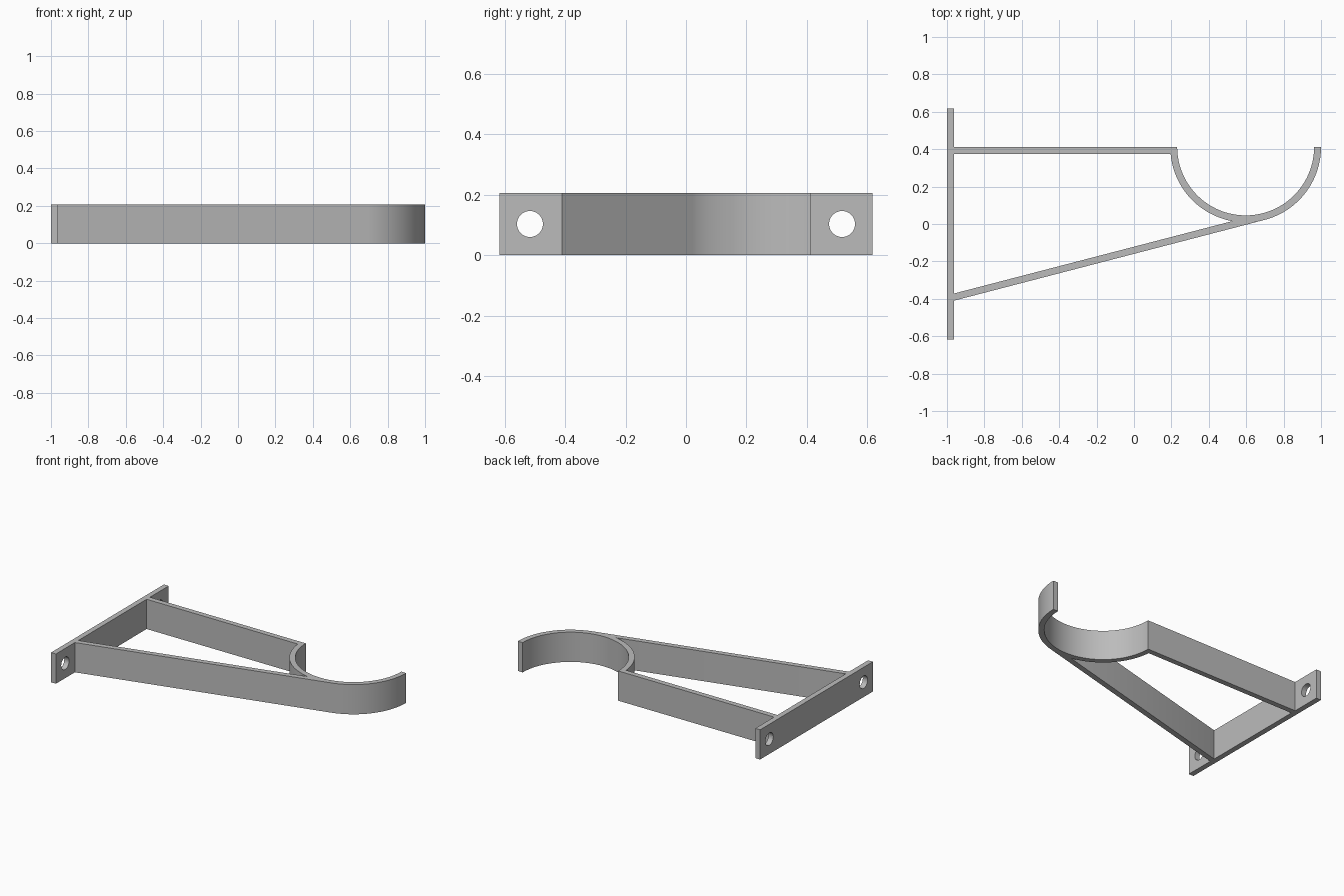
import bpy
import bmesh
from math import pi, sin, cos, acos, asin, atan2, hypot, radians
from mathutils import Vector

cube = bpy.data.objects.get("Cube")
if cube:
    bpy.data.objects.remove(cube, do_unlink=True)

HEIGHT = 0.206
WALL = 0.037
HALF_WIDTH = 0.617
PLATE_FRONT = -1 + WALL
OUTER = 0.403
INNER = OUTER - WALL
CENTRE = Vector((1 - OUTER, 0.412))

grey = bpy.data.materials.new("plain grey")
grey.use_nodes = True
colour = (0.5, 0.5, 0.5, 1)
grey.diffuse_color = colour
grey.node_tree.nodes["Principled BSDF"].inputs["Base Color"].default_value = colour


def arc(radius, start, end, steps):
    """Points on the cradle circle; angles are measured from straight down."""
    angles = [start + (end - start) * i / steps for i in range(steps + 1)]
    return [CENTRE + radius * Vector((sin(a), -cos(a))) for a in angles]


def smooth(obj):
    bpy.ops.object.select_all(action="DESELECT")
    obj.select_set(True)
    bpy.context.view_layer.objects.active = obj
    bpy.ops.object.shade_smooth_by_angle(angle=radians(30))


def extrude_profile(name, points):
    """Raise a flat outline to the full height of the bracket."""
    bm = bmesh.new()
    face = bm.faces.new([bm.verts.new((p[0], p[1], 0)) for p in points])
    top = bmesh.ops.extrude_face_region(bm, geom=[face])["geom"]
    verts = [v for v in top if isinstance(v, bmesh.types.BMVert)]
    bmesh.ops.translate(bm, verts=verts, vec=(0, 0, HEIGHT))
    bmesh.ops.recalc_face_normals(bm, faces=bm.faces)
    mesh = bpy.data.meshes.new(name)
    bm.to_mesh(mesh)
    bm.free()
    mesh.materials.append(grey)
    obj = bpy.data.objects.new(name, mesh)
    bpy.context.collection.objects.link(obj)
    smooth(obj)
    return obj


# Wall plate with a screw hole near each end
plate = extrude_profile("wall_plate", [
    (-1, -HALF_WIDTH), (PLATE_FRONT, -HALF_WIDTH),
    (PLATE_FRONT, HALF_WIDTH), (-1, HALF_WIDTH)])
for side in (-1, 1):
    bpy.ops.mesh.primitive_cylinder_add(
        vertices=48, radius=0.043, depth=0.2,
        location=(-1 + WALL / 2, side * 0.516, HEIGHT / 2), rotation=(0, pi / 2, 0))
    cutter = bpy.context.object
    cutter.name = "screw_hole_cutter"
    cutter.hide_render = True
    cutter.data.materials.append(grey)
    cut = plate.modifiers.new("screw_hole", "BOOLEAN")
    cut.operation = "DIFFERENCE"
    cut.solver = "EXACT"
    cut.object = cutter
    bpy.context.view_layer.objects.active = plate
    bpy.ops.object.modifier_apply(modifier=cut.name)
    bpy.data.objects.remove(cutter, do_unlink=True)
smooth(plate)

# Half-round cradle, open towards the back
extrude_profile("cradle", arc(OUTER, -pi / 2, pi / 2, 64) + arc(INNER, pi / 2, -pi / 2, 64))

# Straight arm from the plate to the cradle's end
arm_end = -asin((CENTRE.y - (CENTRE.y - WALL)) / OUTER)
extrude_profile("straight_arm", [
    (PLATE_FRONT, CENTRE.y), (PLATE_FRONT, CENTRE.y - WALL)]
    + arc(OUTER, -pi / 2 - arm_end, -pi / 2, 4))

# Sloping brace, its outer face tangent to the cradle
foot = Vector((PLATE_FRONT, -0.41))
reach = CENTRE - foot
slope = atan2(reach.y, reach.x) - asin(OUTER / hypot(*reach))
meet = slope - acos(INNER / OUTER)
foot_inner = foot + Vector((0, WALL / cos(slope)))
extrude_profile("sloping_brace", [foot_inner, foot] + arc(OUTER, slope, meet, 10))
